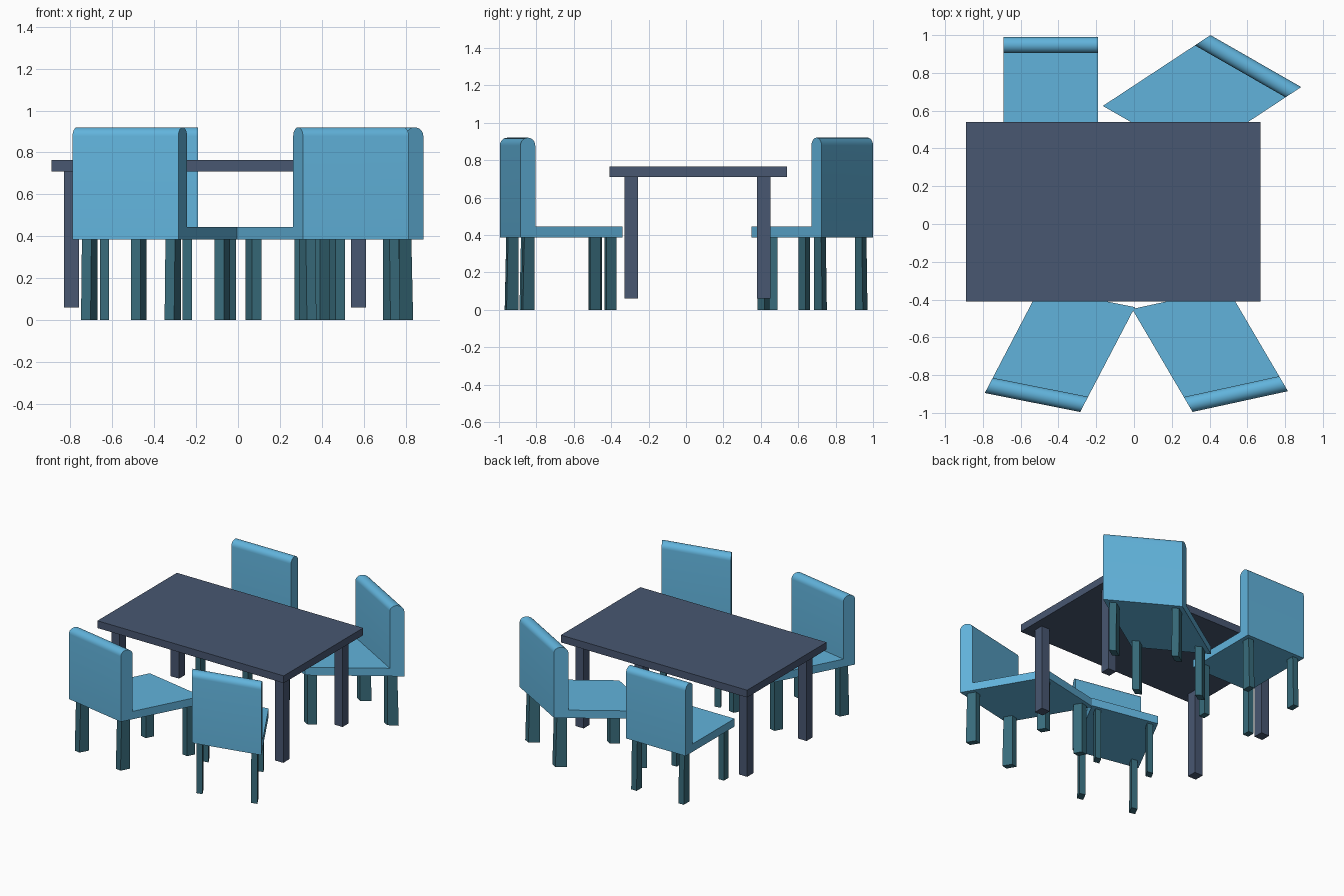
import bpy, bmesh
from math import pi, cos, sin
from mathutils import Vector

if "Cube" in bpy.data.objects:
    bpy.data.objects.remove(bpy.data.objects["Cube"])


def material(name, rgb):
    m = bpy.data.materials.new(name)
    m.diffuse_color = (*rgb, 1)
    m.use_nodes = True
    m.node_tree.nodes["Principled BSDF"].inputs["Base Color"].default_value = m.diffuse_color
    return m


BLUE = material("light blue", (0.12, 0.45, 0.71))
TEAL = material("dark teal", (0.04, 0.15, 0.20))
SLATE = material("slate", (0.065, 0.095, 0.165))


def loft(name, rings, mat, smooth=False):
    """Closed solid between two matching rings of points."""
    bm = bmesh.new()
    a, b = [[bm.verts.new(p) for p in ring] for ring in rings]
    n = len(a)
    bm.faces.new(a)
    bm.faces.new(b)
    for i in range(n):
        j = (i + 1) % n
        bm.faces.new((a[i], a[j], b[j], b[i]))
    bmesh.ops.recalc_face_normals(bm, faces=bm.faces)
    mesh = bpy.data.meshes.new(name)
    bm.to_mesh(mesh)
    bm.free()
    mesh.materials.append(mat)
    ob = bpy.data.objects.new(name, mesh)
    bpy.context.collection.objects.link(ob)
    if smooth:
        bpy.ops.object.select_all(action='DESELECT')
        bpy.context.view_layer.objects.active = ob
        ob.select_set(True)
        bpy.ops.object.shade_smooth_by_angle(angle=pi / 6)
    return ob


def rect(a0, a1, b0, b1, z):
    return [(a0, b0, z), (a1, b0, z), (a1, b1, z), (a0, b1, z)]


def block(name, x, y, z, mat):
    return loft(name, [rect(*x, *y, h) for h in z], mat)


def chair(label, origin, u, v):
    """Chair in a skewed frame: u runs across the back, v from back to front."""
    o, u, v = Vector((*origin, 0)), Vector((*u, 0)), Vector((*v, 0))

    def place(ring):
        return [o + u * a + v * b + Vector((0, 0, z)) for a, b, z in ring]

    # seat slab
    loft(label + "_seat", [place(rect(0, 1, 0.145, 1, z)) for z in (0.385, 0.445)], BLUE)

    # backrest with a rounded top edge
    half = 0.0725
    prof = [(0, 0.385), (2 * half, 0.385)]
    prof += [(half + half * cos(pi * i / 12), 0.878 + 0.042 * sin(pi * i / 12)) for i in range(13)]
    loft(label + "_backrest", [place([(a, b, z) for b, z in prof]) for a in (0, 1)], BLUE, True)

    # legs, the back pair flaring slightly backwards
    for side, a in (("left", 0.06), ("right", 0.85)):
        for end, b, flare in (("back", 0.05, 0.015), ("front", 0.855, 0)):
            loft(f"{label}_{end}_{side}_leg",
                 [place(rect(a, a + 0.09, b - flare, b + 0.1, 0)),
                  place(rect(a, a + 0.09, b, b + 0.1, 0.385))], TEAL)


# table
block("table_top", (-0.89, 0.67), (-0.41, 0.54), (0.71, 0.765), SLATE)
for x in (-0.83, 0.54):
    for y in (-0.33, 0.38):
        block("table_leg", (x, x + 0.07), (y, y + 0.073), (0.06, 0.71), SLATE)

# chairs
chair("front_left_chair", (-0.79, -0.895), (0.505, -0.10), (0.29, 0.555))
chair("front_right_chair", (0.31, -0.995), (0.505, 0.11), (-0.32, 0.545))
chair("back_left_chair", (-0.19, 0.99), (-0.5, 0), (0, -0.585))
chair("back_right_chair", (0.885, 0.725), (-0.48, 0.275), (-0.57, -0.375))
